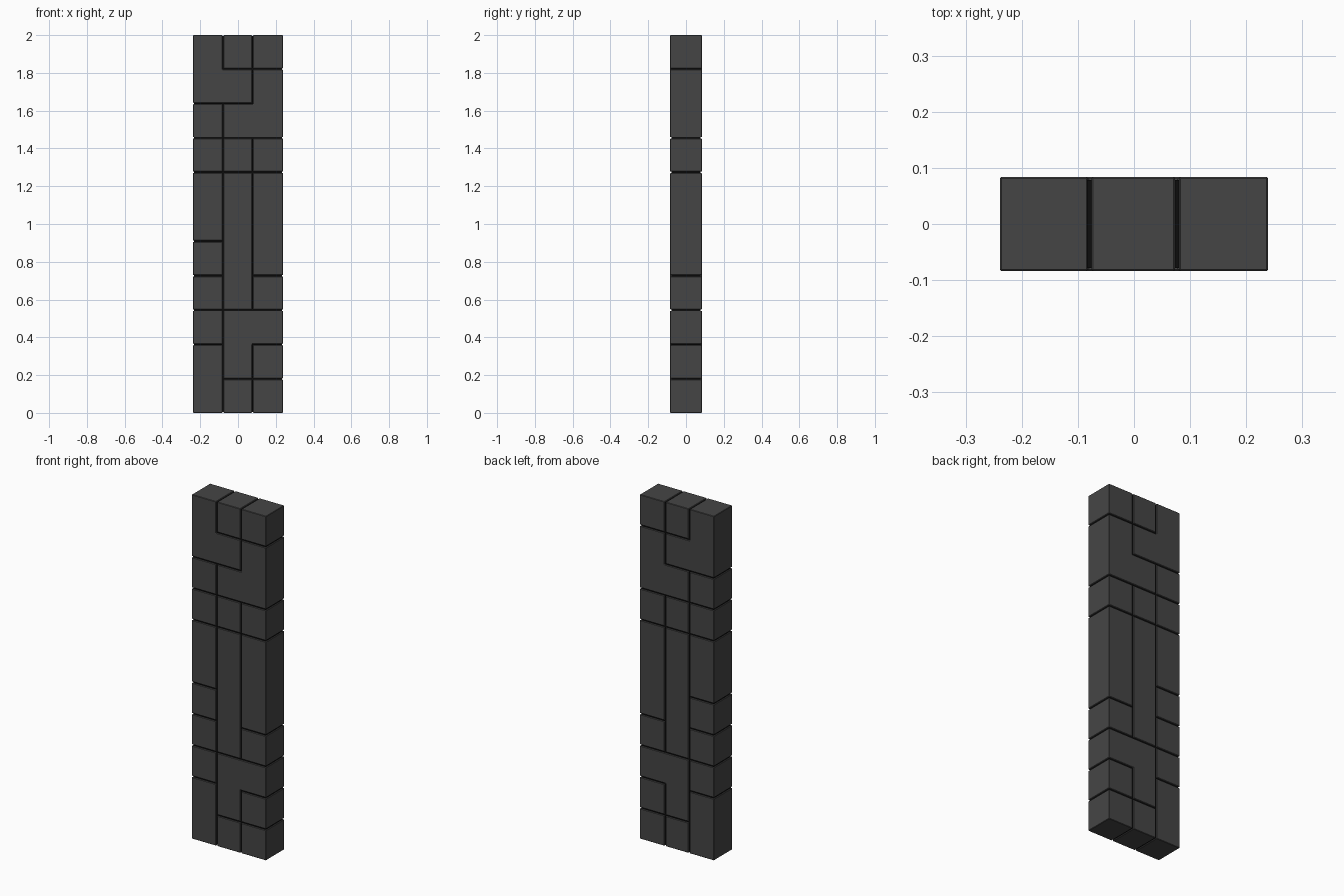
import bpy, bmesh

if "Cube" in bpy.data.objects:
    bpy.data.objects.remove(bpy.data.objects["Cube"])

# Grid of the slab: three columns, eleven rows
GAP, DEPTH, ROW = 0.007, 0.168, 2.006 / 11
XS = [-0.242, -0.079, 0.0765, 0.242]
ZS = [-0.003 + ROW * i for i in range(12)]


def material(name, value):
    m = bpy.data.materials.new(name)
    m.diffuse_color = (value, value, value, 1)
    m.use_nodes = True
    m.node_tree.nodes["Principled BSDF"].inputs["Base Color"].default_value = m.diffuse_color
    return m


STONE = material("dark_grey", 0.06)
BLACK = material("black", 0.004)


def add_block(name, cells):
    """One block covering (column, row) cells, inset by half the gap, chamfered."""
    bm = bmesh.new()
    for c, r in cells:
        bm.faces.new([bm.verts.new((x, -DEPTH / 2, z)) for x, z in (
            (XS[c], ZS[r]), (XS[c + 1], ZS[r]),
            (XS[c + 1], ZS[r + 1]), (XS[c], ZS[r + 1]))])
    bmesh.ops.remove_doubles(bm, verts=bm.verts[:], dist=1e-4)
    ring = bmesh.ops.inset_region(bm, faces=bm.faces[:], thickness=GAP / 2,
                                  use_boundary=True, use_even_offset=True)
    bmesh.ops.delete(bm, geom=ring["faces"], context='FACES')
    bmesh.ops.dissolve_limit(bm, angle_limit=0.01, verts=bm.verts[:], edges=bm.edges[:])
    out = bmesh.ops.extrude_face_region(bm, geom=bm.faces[:], use_keep_orig=True)
    moved = [v for v in out["geom"] if isinstance(v, bmesh.types.BMVert)]
    bmesh.ops.translate(bm, verts=moved, vec=(0, DEPTH, 0))
    bmesh.ops.recalc_face_normals(bm, faces=bm.faces[:])
    bmesh.ops.bevel(bm, geom=bm.edges[:], offset=0.0025, segments=1, affect='EDGES')
    me = bpy.data.meshes.new(name)
    bm.to_mesh(me)
    bm.free()
    me.materials.append(STONE)
    bpy.context.collection.objects.link(bpy.data.objects.new(name, me))


def run(c, a, b):
    return [(c, r) for r in range(a, b + 1)]


# Straight blocks: (column, first row, last row)
straight = [(0, 0, 1), (0, 2, 2), (0, 3, 3), (0, 4, 4), (0, 5, 6), (0, 7, 7), (0, 8, 8),
            (1, 0, 0), (1, 3, 6), (1, 7, 7), (1, 10, 10),
            (2, 0, 0), (2, 1, 1), (2, 3, 3), (2, 4, 6), (2, 7, 7), (2, 10, 10)]
for i, s in enumerate(straight):
    add_block(f"block_{i + 1}", run(*s))

# L-shaped blocks
add_block("corner_block_low", run(1, 1, 2) + [(2, 2)])
add_block("corner_block_right", run(2, 8, 9) + [(1, 8)])
add_block("corner_block_left", run(0, 9, 10) + [(1, 9)])

# Black core seen in the joints
bpy.ops.mesh.primitive_cube_add(size=1, location=(0, 0, 1))
core = bpy.context.object
core.name = "joint_core"
core.scale = (0.465, DEPTH - 0.012, 1.988)
core.data.materials.append(BLACK)
